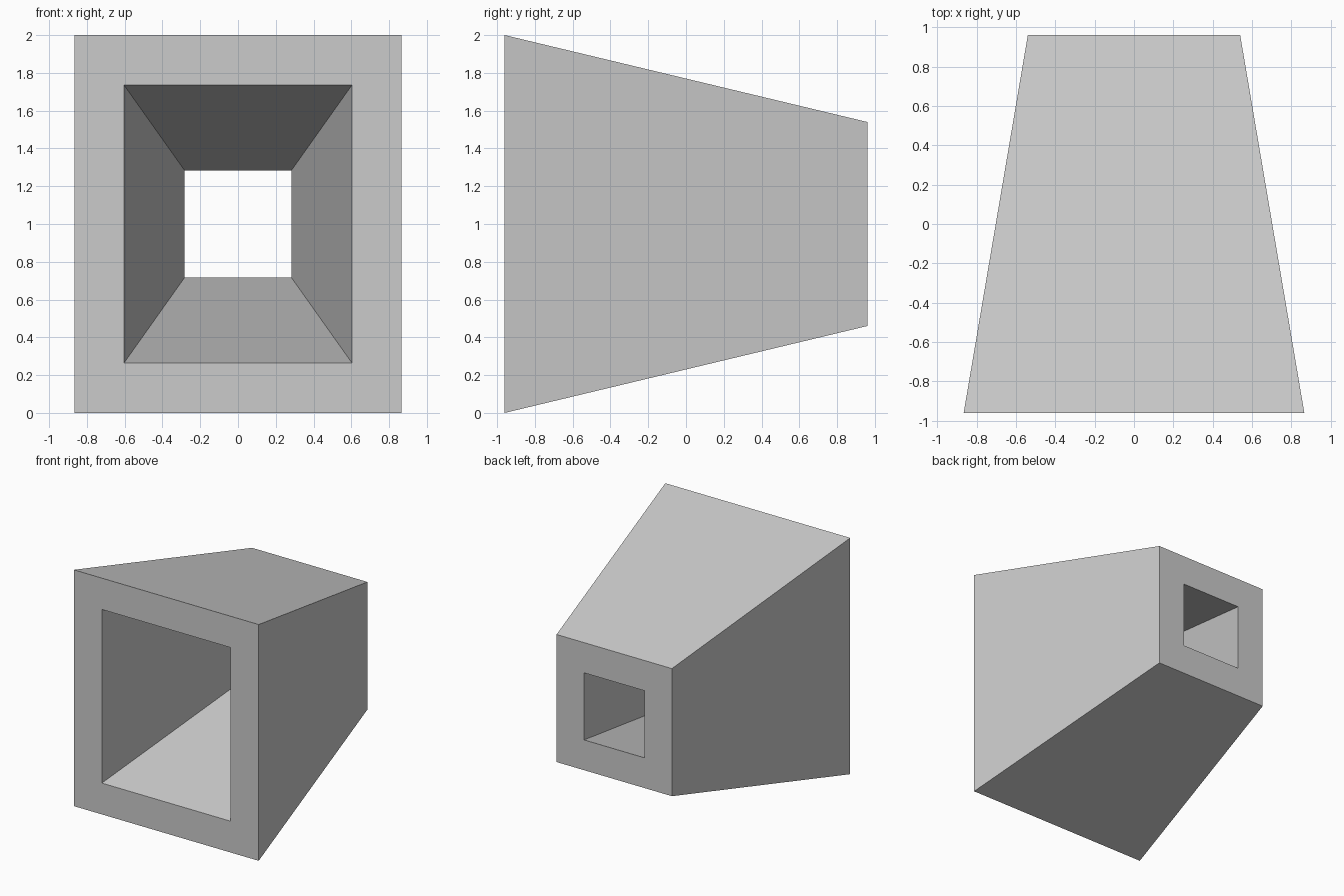
import bpy
import bmesh

cube = bpy.data.objects.get("Cube")
if cube:
    bpy.data.objects.remove(cube, do_unlink=True)

# Plain grey finish
grey = bpy.data.materials.new("light grey")
grey.use_nodes = True
colour = (0.6, 0.6, 0.6, 1)
grey.diffuse_color = colour
grey.node_tree.nodes["Principled BSDF"].inputs["Base Color"].default_value = colour

HALF_DEPTH = 0.96
MID_Z = 1.0


def ring(bm, half_width, half_height, y):
    """Rectangular loop of vertices facing along y."""
    corners = [(-1, -1), (1, -1), (1, 1), (-1, 1)]
    return [bm.verts.new((sx * half_width, y, MID_Z + sz * half_height))
            for sx, sz in corners]


# Tapered tube: outer front, outer back, inner back, inner front
bm = bmesh.new()
rings = [
    ring(bm, 0.866, 1.0, -HALF_DEPTH),
    ring(bm, 0.54, 0.54, HALF_DEPTH),
    ring(bm, 0.283, 0.284, HALF_DEPTH),
    ring(bm, 0.603, 0.735, -HALF_DEPTH),
]

# Bridge each loop to the next, closing back on the first
for a, b in zip(rings, rings[1:] + rings[:1]):
    for i in range(4):
        j = (i + 1) % 4
        bm.faces.new((a[i], a[j], b[j], b[i]))
bmesh.ops.recalc_face_normals(bm, faces=bm.faces)

mesh = bpy.data.meshes.new("tapered_tunnel")
bm.to_mesh(mesh)
bm.free()
mesh.materials.append(grey)
tunnel = bpy.data.objects.new("tapered_tunnel", mesh)
bpy.context.collection.objects.link(tunnel)
